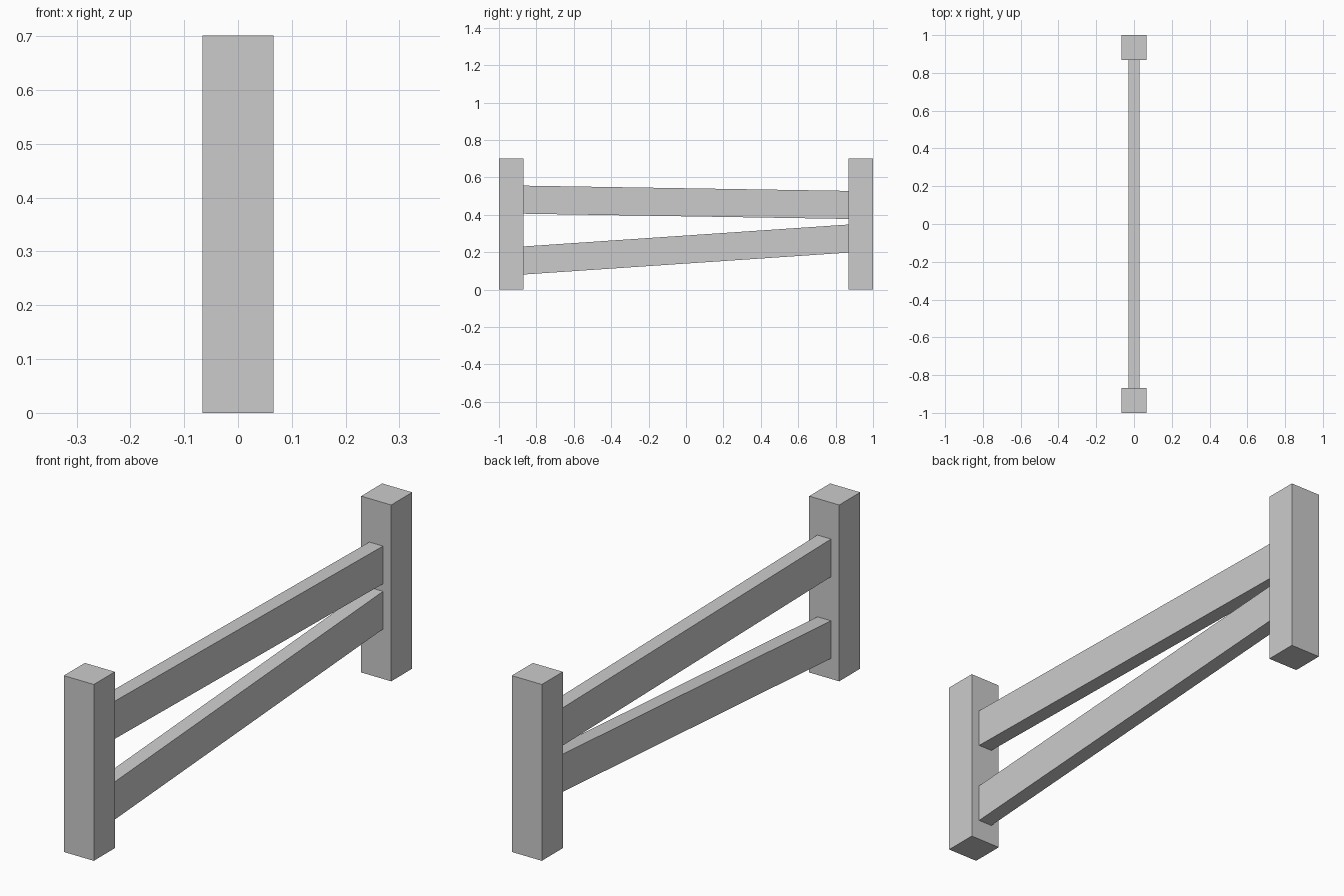
import bpy, bmesh

if "Cube" in bpy.data.objects:
    bpy.data.objects.remove(bpy.data.objects["Cube"])

POST = 0.132      # square post width
POST_H = 0.701
RAIL_T = 0.06     # rail thickness
RAIL_H = 0.15     # rail height
INNER = 1 - POST  # y of the post inner faces


def sheared_box(name, width, y0, y1, z0, z1, height):
    """Box along y whose bottom goes from z0 to z1, with vertical ends."""
    bm = bmesh.new()
    profile = [(y0, z0), (y1, z1), (y1, z1 + height), (y0, z0 + height)]
    face = bm.faces.new([bm.verts.new((-width / 2, y, z)) for y, z in profile])
    side = bmesh.ops.extrude_face_region(bm, geom=[face])
    verts = [v for v in side["geom"] if isinstance(v, bmesh.types.BMVert)]
    bmesh.ops.translate(bm, verts=verts, vec=(width, 0, 0))
    bmesh.ops.recalc_face_normals(bm, faces=bm.faces)
    mesh = bpy.data.meshes.new(name)
    bm.to_mesh(mesh)
    bm.free()
    obj = bpy.data.objects.new(name, mesh)
    bpy.context.collection.objects.link(obj)
    return obj


# Square end posts
sheared_box("front_post", POST, -1, -INNER, 0, 0, POST_H)
sheared_box("back_post", POST, INNER, 1, 0, 0, POST_H)

# Crooked rails between the posts
sheared_box("upper_rail", RAIL_T, -INNER, INNER, 0.406, 0.378, RAIL_H)
sheared_box("lower_rail", RAIL_T, -INNER, INNER, 0.081, 0.198, RAIL_H)
